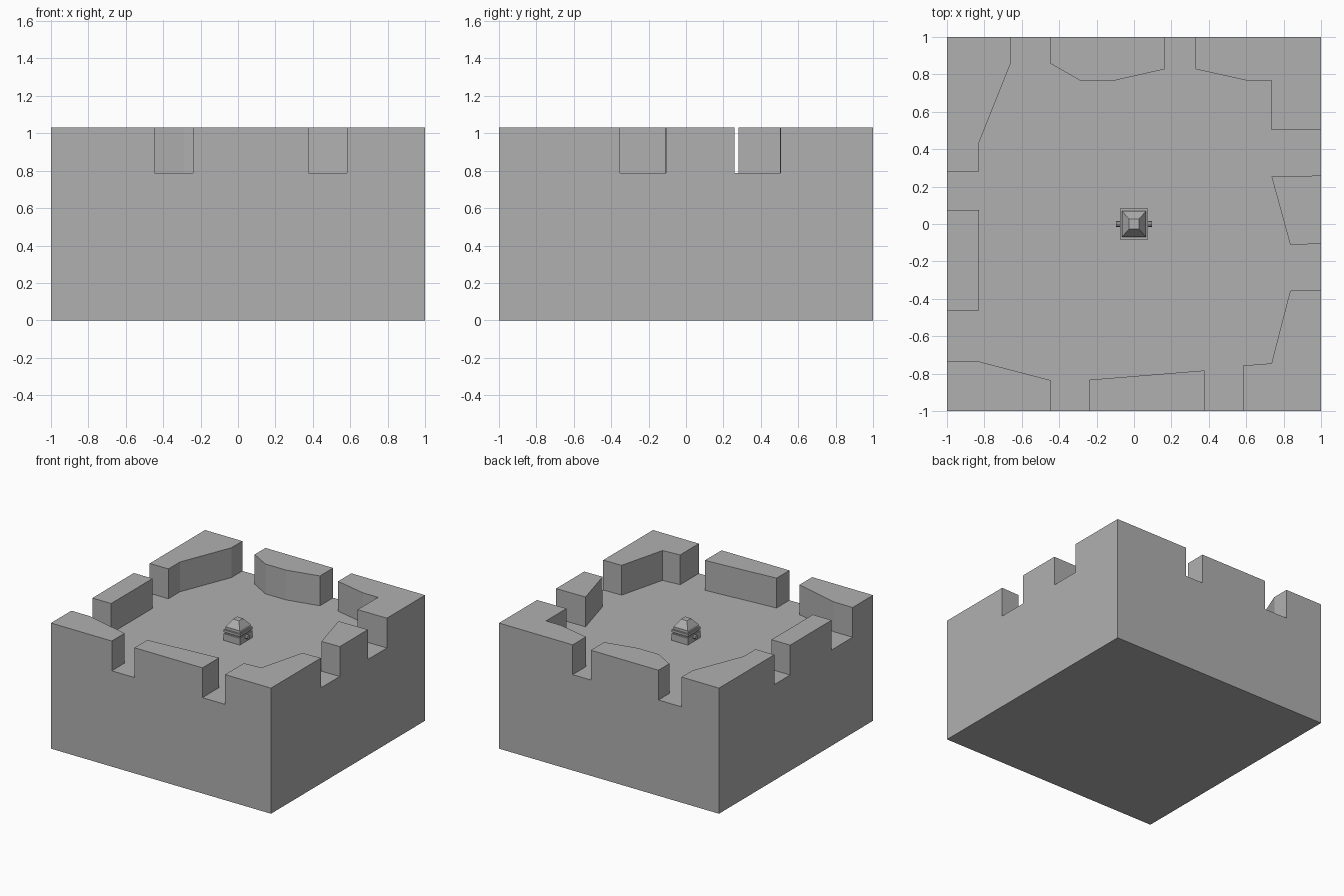
import bpy, bmesh, math

if "Cube" in bpy.data.objects:
    bpy.data.objects.remove(bpy.data.objects["Cube"])

FLOOR, TOP = 0.787, 1.032

# dark grey stone
stone = bpy.data.materials.new("stone")
stone.diffuse_color = (0.435, 0.435, 0.435, 1)
stone.use_nodes = True
stone.node_tree.nodes["Principled BSDF"].inputs["Base Color"].default_value = stone.diffuse_color


def add_object(name, bm):
    bmesh.ops.recalc_face_normals(bm, faces=bm.faces)
    me = bpy.data.meshes.new(name)
    bm.to_mesh(me)
    bm.free()
    me.materials.append(stone)
    ob = bpy.data.objects.new(name, me)
    bpy.context.collection.objects.link(ob)
    return ob


def prism(name, outline, z0, z1):
    bm = bmesh.new()
    face = bm.faces.new([bm.verts.new((x, y, z0)) for x, y in outline])
    ext = bmesh.ops.extrude_face_region(bm, geom=[face])["geom"]
    verts = [v for v in ext if isinstance(v, bmesh.types.BMVert)]
    bmesh.ops.translate(bm, verts=verts, vec=(0, 0, z1 - z0))
    return add_object(name, bm)


def loft(name, sections):
    # stacked rectangles: (half width, half depth, height)
    bm = bmesh.new()
    rings = [[bm.verts.new((sx * w, sy * d, z)) for sx, sy in
              ((-1, -1), (1, -1), (1, 1), (-1, 1))] for w, d, z in sections]
    for a, b in zip(rings, rings[1:]):
        for i in range(4):
            j = (i + 1) % 4
            bm.faces.new((a[i], a[j], b[j], b[i]))
    bm.faces.new(rings[0])
    bm.faces.new(rings[-1])
    return add_object(name, bm)


# solid castle block
block = prism("castle_block", [(-1, -1), (1, -1), (1, 1), (-1, 1)], 0, TOP)

# inner edge of each merlon, counter-clockwise from the front left corner
merlons = [
    [(-1, -.735), (-.83, -.735), (-.447, -.835), (-.447, -1)],
    [(-.24, -1), (-.24, -.833), (.377, -.783), (.377, -1)],
    [(.583, -1), (.583, -.757), (.735, -.745), (.835, -.357), (1, -.35)],
    [(1, -.105), (.835, -.11), (.735, .255), (1, .26)],
    [(1, .507), (.735, .502), (.735, .768), (.6, .768), (.33, .828), (.33, 1)],
    [(.165, 1), (.165, .828), (-.1, .768), (-.29, .768), (-.45, .86), (-.45, 1)],
    [(-.66, 1), (-.66, .857), (-.83, .432), (-.83, .282), (-1, .282)],
    [(-1, .076), (-.83, .076), (-.83, -.462), (-1, -.462)],
]


def push_out(c):
    return c * 1.1 if abs(c) == 1 else c


# courtyard and crenel openings cut from the block
outline = [(push_out(x), push_out(y)) for m in merlons for x, y in m]
cutter = prism("courtyard_cutter", outline, FLOOR, TOP + 0.2)
cutter.hide_render = True
mod = block.modifiers.new("courtyard", "BOOLEAN")
mod.operation = "DIFFERENCE"
mod.solver = "EXACT"
mod.object = cutter
bpy.context.view_layer.objects.active = block
bpy.ops.object.modifier_apply(modifier=mod.name)
bpy.data.objects.remove(cutter, do_unlink=True)

# small chest in the courtyard: body, recessed neck, rim and tapered lid
loft("chest_body", [(.074, .082, FLOOR), (.074, .082, .843)])
loft("chest_lid", [(.066, .07, .843), (.066, .07, .855), (.074, .082, .855),
                   (.074, .082, .875), (.065, .07, .875), (.065, .07, .897),
                   (.027, .027, .953)])

# side knobs
for side, label in ((-1, "left"), (1, "right")):
    bpy.ops.mesh.primitive_cylinder_add(
        vertices=8, radius=.016, depth=.03,
        location=(side * .081, 0, .825), rotation=(0, math.pi / 2, 0))
    knob = bpy.context.object
    knob.name = label + "_knob"
    knob.data.materials.append(stone)
